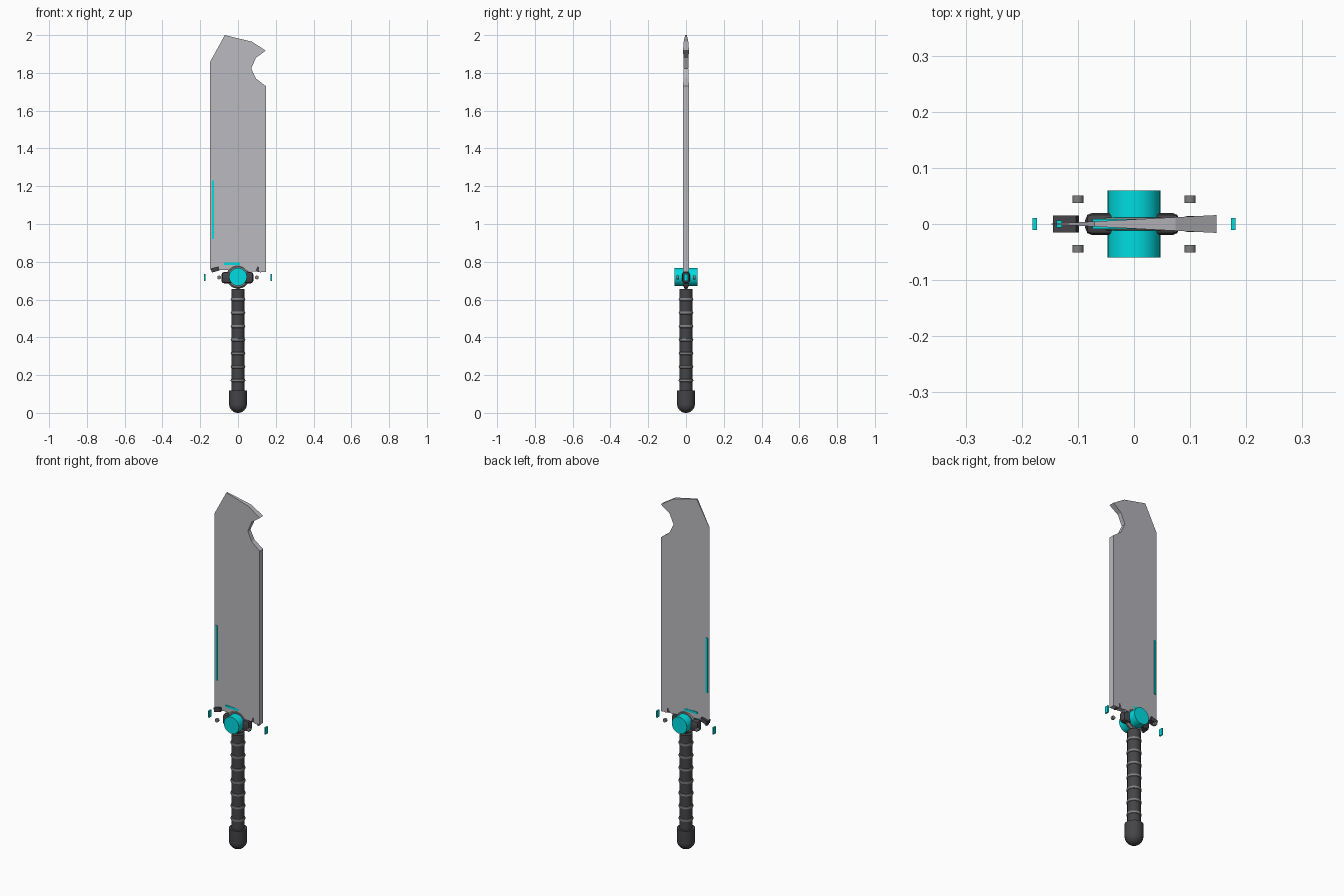
import bpy, bmesh, math
from mathutils import Matrix

cube = bpy.data.objects.get("Cube")
if cube:
    bpy.data.objects.remove(cube, do_unlink=True)


def material(name, rgb, metallic=0.0):
    m = bpy.data.materials.new(name)
    m.use_nodes = True
    m.diffuse_color = (*rgb, 1)
    m.node_tree.nodes["Principled BSDF"].inputs["Base Color"].default_value = (*rgb, 1)
    return m


STEEL = material("steel grey", (0.49, 0.49, 0.52))
DARK = material("charcoal", (0.06, 0.06, 0.066))
TRIM = material("trim grey", (0.22, 0.22, 0.23))
CYAN = material("cyan glow", (0.0, 0.72, 0.75))


def finish(bm, name, mat, smooth=None):
    bmesh.ops.recalc_face_normals(bm, faces=bm.faces[:])
    mesh = bpy.data.meshes.new(name)
    bm.to_mesh(mesh)
    bm.free()
    mesh.materials.append(mat)
    ob = bpy.data.objects.new(name, mesh)
    bpy.context.collection.objects.link(ob)
    if smooth:
        bpy.ops.object.select_all(action="DESELECT")
        ob.select_set(True)
        bpy.context.view_layer.objects.active = ob
        bpy.ops.object.shade_smooth_by_angle(angle=math.radians(smooth))
    return ob


def box(name, mat, loc, size, tilt=0.0, bevel=0.0):
    bm = bmesh.new()
    bmesh.ops.create_cube(bm, size=1)
    bmesh.ops.scale(bm, vec=size, verts=bm.verts)
    if bevel:
        bmesh.ops.bevel(bm, geom=bm.edges[:], offset=bevel, segments=2,
                        profile=0.5, affect="EDGES")
    bmesh.ops.transform(bm, verts=bm.verts, matrix=Matrix.Translation(loc)
                        @ Matrix.Rotation(math.radians(tilt), 4, "Y"))
    return finish(bm, name, mat, 35 if bevel else None)


def lathe(name, mat, profile, loc=(0, 0, 0), along_y=False, steps=32, smooth=40):
    """Spin (radius, height) points round z, or round y when along_y is set."""
    bm = bmesh.new()
    verts = [bm.verts.new((r, 0, z)) for r, z in profile]
    edges = [bm.edges.new(pair) for pair in zip(verts, verts[1:])]
    bmesh.ops.spin(bm, geom=verts + edges, axis=(0, 0, 1), cent=(0, 0, 0),
                   angle=math.tau, steps=steps)
    bmesh.ops.remove_doubles(bm, verts=bm.verts, dist=0.0001)
    turn = Matrix.Rotation(math.pi / 2 if along_y else 0, 4, "X")
    bmesh.ops.transform(bm, verts=bm.verts, matrix=Matrix.Translation(loc) @ turn)
    return finish(bm, name, mat, smooth)


# Blade: wedge section, sharp on the left, thick spine on the right with a hook
outline = [(-0.147, 0.76), (-0.147, 1.86), (-0.07, 2.0), (0.074, 1.965),
           (0.147, 1.918), (0.095, 1.88), (0.07, 1.823), (0.095, 1.77),
           (0.147, 1.73), (0.147, 0.745)]
bm = bmesh.new()
sides = []
for s in (-1, 1):
    sides.append([bm.verts.new((x, s * (0.0006 + 0.052 * (x + 0.147)), z))
                  for x, z in outline])
    bm.faces.new(sides[-1])
for i in range(len(outline)):
    j = (i + 1) % len(outline)
    bm.faces.new((sides[0][i], sides[0][j], sides[1][j], sides[1][i]))
finish(bm, "blade", STEEL)

# Glowing strips let through the blade
box("edge_strip", CYAN, (-0.133, 0, 1.075), (0.01, 0.012, 0.31))
box("base_strip", CYAN, (-0.032, 0, 0.79), (0.084, 0.018, 0.012))

# Guard with core cylinder and surrounding ring
GZ = 0.72
box("guard", DARK, (-0.003, 0, 0.716), (0.168, 0.04, 0.06), bevel=0.013)
lathe("core", CYAN, [(0, -0.06), (0.047, -0.06), (0.047, 0.06), (0, 0.06)],
      (0, 0, GZ), along_y=True)
lathe("core_ring", TRIM, [(0.04, -0.012), (0.054, -0.012), (0.062, -0.004),
                          (0.062, 0.004), (0.054, 0.012), (0.04, 0.012)],
      (0, 0, GZ), along_y=True)

# Detached fittings beside the guard
box("right_clip", DARK, (-0.121, 0, 0.759), (0.042, 0.03, 0.022), tilt=-15)
box("left_clip", DARK, (0.111, 0, 0.759), (0.028, 0.028, 0.024), tilt=20)
for sx, side in ((-1, "right"), (1, "left")):
    box(side + "_light", CYAN, (sx * 0.177, 0, 0.717), (0.008, 0.022, 0.038))
    for sy, end in ((-1, "front"), (1, "back")):
        lathe(f"{side}_{end}_stud", TRIM,
              [(0, -0.0065), (0.01, -0.0065), (0.01, 0.0065), (0, 0.0065)],
              (sx * 0.1, sy * 0.044, 0.717), along_y=True, steps=16)

# Grip, its bands and the rounded pommel
lathe("grip", DARK, [(0, 0.1), (0.034, 0.1), (0.034, 0.655), (0, 0.655)])
lathe("grip_neck", DARK, [(0.008, 0.65), (0.014, 0.7)])
for i in range(7):
    z = 0.172 + i * 0.0715
    lathe(f"grip_band_{i + 1}", TRIM,
          [(0.033, z - 0.008), (0.037, z - 0.006), (0.039, z),
           (0.037, z + 0.006), (0.033, z + 0.008)])
dome = [(0.047 * math.sin(a), 0.047 - 0.047 * math.cos(a))
        for a in (k * math.pi / 16 for k in range(9))]
lathe("pommel", DARK, dome + [(0.047, 0.118), (0, 0.118)])
